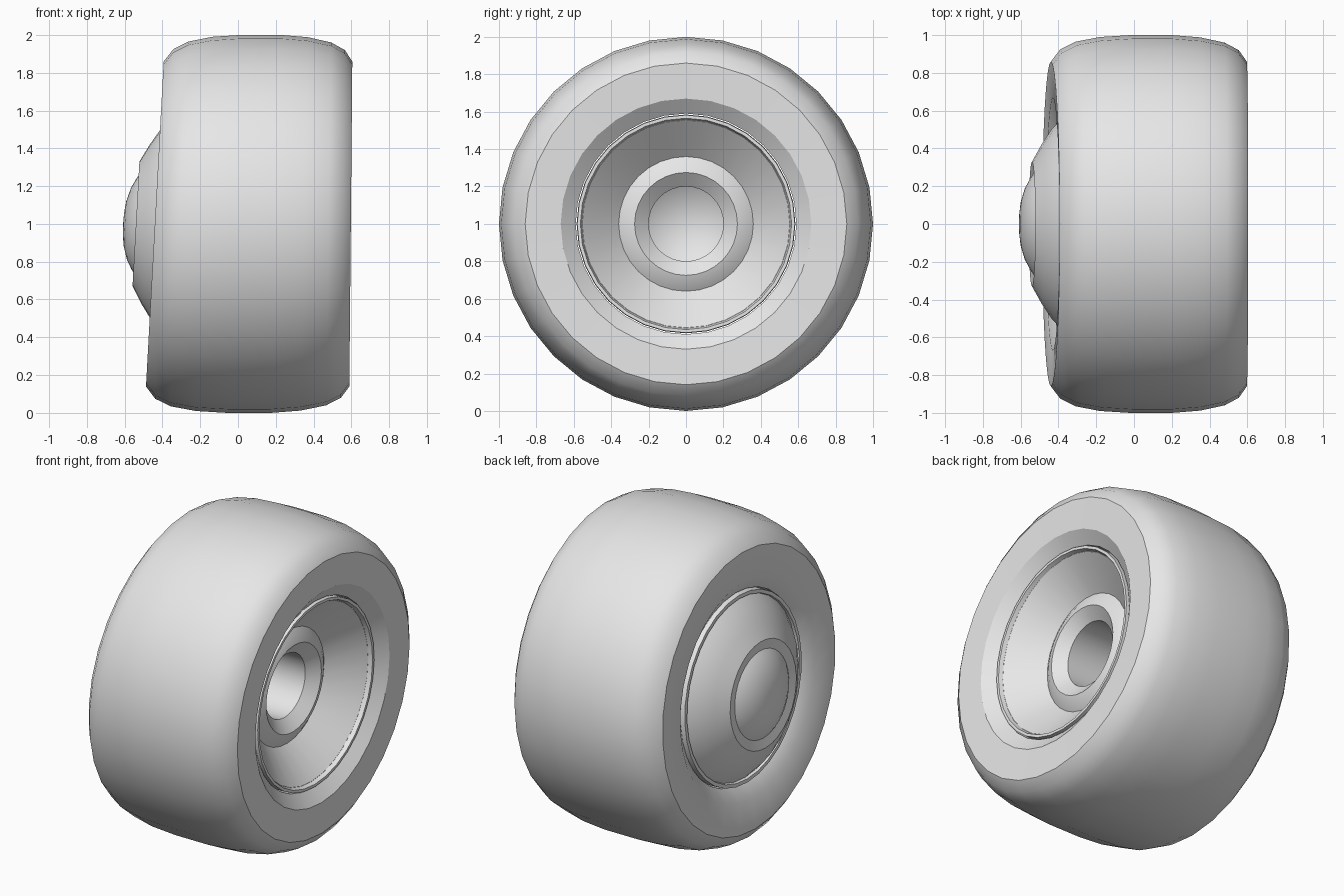
import bpy, bmesh, math

if "Cube" in bpy.data.objects:
    bpy.data.objects.remove(bpy.data.objects["Cube"])

SIDES = 32
grey = bpy.data.materials.new("plain grey")
grey.diffuse_color = (0.8, 0.8, 0.8, 1)
grey.use_nodes = True
grey.node_tree.nodes["Principled BSDF"].inputs["Base Color"].default_value = grey.diffuse_color


def lean(x, z):
    """Outer side of the wheel is tilted more than the inner side."""
    t = min(max((x + 0.45) / 1.05, 0), 1)
    return x + (0.055 * (1 - t) + 0.009 * t) * z


def lathe(name, profile, closed=False):
    """Spin (x, radius) points around the x axis."""
    bm = bmesh.new()
    rings = []
    for x, r in profile:
        if r < 1e-4:
            rings.append([bm.verts.new((x, 0, 1))] * SIDES)
            continue
        ring = []
        for i in range(SIDES):
            a = 2 * math.pi * i / SIDES
            y, z = r * math.sin(a), r * math.cos(a)
            ring.append(bm.verts.new((lean(x, z), y, 1 + z)))
        rings.append(ring)
    pairs = list(zip(rings, rings[1:]))
    if closed:
        pairs.append((rings[-1], rings[0]))
    for a, b in pairs:
        for i in range(SIDES):
            j = (i + 1) % SIDES
            corners = list(dict.fromkeys((a[i], a[j], b[j], b[i])))
            bm.faces.new(corners)
    bmesh.ops.recalc_face_normals(bm, faces=bm.faces)
    mesh = bpy.data.meshes.new(name)
    bm.to_mesh(mesh)
    bm.free()
    mesh.materials.append(grey)
    ob = bpy.data.objects.new(name, mesh)
    bpy.context.collection.objects.link(ob)
    bpy.ops.object.select_all(action='DESELECT')
    ob.select_set(True)
    bpy.context.view_layer.objects.active = ob
    bpy.ops.object.shade_smooth_by_angle(angle=math.radians(32))
    return ob


# Tyre: rounded tread, flat sidewalls, chamfer down to the rim
lathe("tyre", [
    (-0.375, 0.59), (-0.43, 0.67), (-0.44, 0.86), (-0.39, 0.925), (-0.31, 0.965),
    (-0.18, 0.99), (-0.02, 1.0), (0.2, 1.0), (0.35, 0.988), (0.48, 0.96),
    (0.555, 0.92), (0.597, 0.86), (0.59, 0.67), (0.53, 0.59)], closed=True)

# Rim lips: a thin raised ring on each side
lathe("outer_rim_lip", [(-0.36, 0.585), (-0.40, 0.582), (-0.40, 0.56), (-0.36, 0.55)], closed=True)
lathe("inner_rim_lip", [(0.50, 0.585), (0.545, 0.582), (0.545, 0.565), (0.50, 0.55)], closed=True)

# Hub: bulging outer cover, deep inner dish with a raised collar and a bore
lathe("hub", [
    (-0.53, 0.27), (-0.54, 0.33), (-0.49, 0.42), (-0.437, 0.50), (-0.385, 0.555),
    (-0.36, 0.58), (0.515, 0.58), (0.52, 0.555), (0.35, 0.36), (0.375, 0.32),
    (0.39, 0.275), (0.33, 0.20), (-0.49, 0.20), (-0.53, 0.13), (-0.55, 0.0)])

# Domed centre cap
lathe("centre_cap", [
    (-0.53, 0.27), (-0.548, 0.245), (-0.577, 0.19), (-0.598, 0.12), (-0.606, 0.06), (-0.608, 0.0)])
